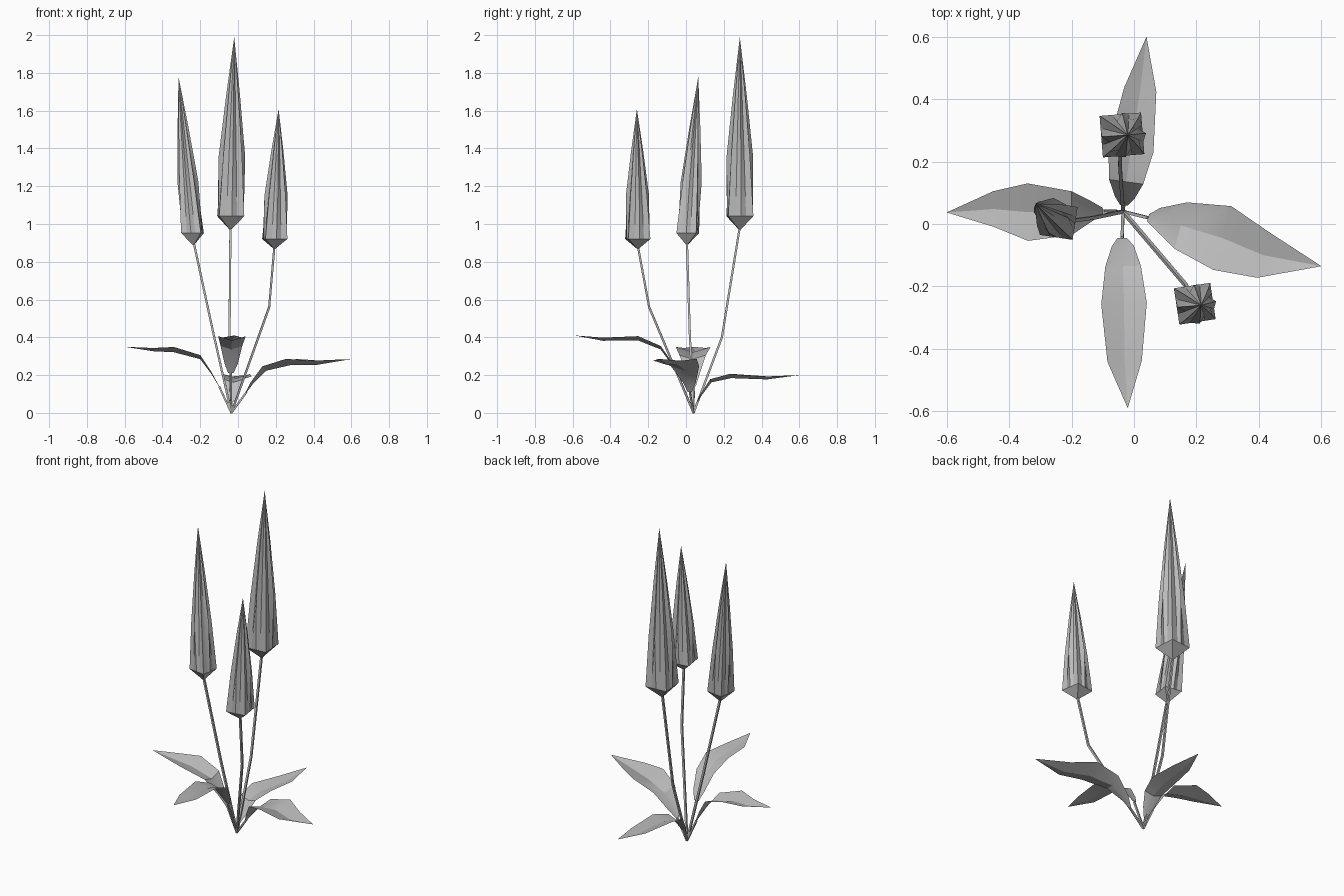
import bpy
import bmesh
from math import sin, cos, pi, radians
from mathutils import Vector

if "Cube" in bpy.data.objects:
    bpy.data.objects.remove(bpy.data.objects["Cube"])

grey = bpy.data.materials.new("plain grey")
grey.use_nodes = True
tone = (0.5, 0.5, 0.5, 1)
grey.diffuse_color = tone
grey.node_tree.nodes["Principled BSDF"].inputs["Base Color"].default_value = tone

ROOT = Vector((-0.035, 0.04, 0))


def finish(name, bm, closed, angle):
    if closed:
        bmesh.ops.recalc_face_normals(bm, faces=bm.faces)
    mesh = bpy.data.meshes.new(name)
    bm.to_mesh(mesh)
    bm.free()
    mesh.materials.append(grey)
    obj = bpy.data.objects.new(name, mesh)
    bpy.context.collection.objects.link(obj)
    bpy.ops.object.select_all(action='DESELECT')
    obj.select_set(True)
    bpy.context.view_layer.objects.active = obj
    bpy.ops.object.shade_smooth_by_angle(angle=radians(angle))


def skin(bm, rings):
    """Join rings of equal length; a one-vertex ring becomes a point."""
    for a, b in zip(rings, rings[1:]):
        n = max(len(a), len(b))
        for i in range(n):
            j = (i + 1) % n
            if len(a) == 1:
                bm.faces.new((a[0], b[j], b[i]))
            elif len(b) == 1:
                bm.faces.new((a[i], a[j], b[0]))
            else:
                bm.faces.new((a[i], a[j], b[j], b[i]))


def stem(name, points, radius, sides=4):
    bm = bmesh.new()
    rings = []
    pts = [Vector(p) for p in points]
    for k, p in enumerate(pts):
        d = (pts[min(k + 1, len(pts) - 1)] - pts[max(k - 1, 0)]).normalized()
        u = d.orthogonal().normalized()
        v = d.cross(u)
        rings.append([bm.verts.new(p + radius * (cos(t) * u + sin(t) * v))
                      for t in (2 * pi * i / sides for i in range(sides))])
    skin(bm, rings)
    bm.faces.new(rings[0])
    bm.faces.new(rings[-1])
    finish(name, bm, True, 50)


def bud(name, base, tip, radius, turn):
    """Square-footed bud whose fluted body runs up to a point."""
    base, tip = Vector(base), Vector(tip)
    bm = bmesh.new()
    n = 16

    def ring(h, shape):
        c = base.lerp(tip, h)
        out = []
        for i in range(n):
            t = 2 * pi * i / n
            r = radius * shape(i, t)
            out.append(bm.verts.new(c + Vector((r * cos(t + turn), r * sin(t + turn), 0))))
        return out

    def square(i, t):
        return 0.98 / max(abs(cos(t)), abs(sin(t)))

    def star(i, t):
        return 1.04 if i % 2 == 0 else 0.74

    rings = [[bm.verts.new(base)], ring(0.075, square), ring(0.38, star),
             ring(0.7, lambda i, t: 0.52 * star(i, t)), [bm.verts.new(tip)]]
    skin(bm, rings)
    finish(name, bm, True, 30)


def leaf(name, rows):
    """Creased blade: each row is x, y, z and half width."""
    bm = bmesh.new()
    axis = Vector(rows[-1][:2]) - Vector(rows[0][:2])
    side = Vector((-axis.y, axis.x, 0)).normalized()
    strips = []
    for x, y, z, w in rows:
        c = Vector((x, y, z))
        if w == 0:
            strips.append([bm.verts.new(c)])
        else:
            drop = Vector((0, 0, 0.15 * w))
            strips.append([bm.verts.new(p) for p in
                           (c + side * w + drop, c - drop, c - side * w + drop)])
    for a, b in zip(strips, strips[1:]):
        for i in range(2):
            if len(b) == 1:
                bm.faces.new((a[i + 1], b[0], a[i]))
            else:
                bm.faces.new((a[i + 1], b[i + 1], b[i], a[i]))
    finish(name, bm, False, 30)
    stem(name + "_stalk", (ROOT, rows[0][:3]), 0.007)


# Flower stalks with closed buds: bend, bud foot, bud tip, radius, turn
flowers = {
    "back": ((-0.045, 0.19, 0.4), (-0.04, 0.285, 0.965), (-0.02, 0.285, 1.99), 0.068, 0.08),
    "right": ((-0.13, 0.02, 0.42), (-0.235, 0.005, 0.885), (-0.315, 0.065, 1.78), 0.054, -0.15),
    "left": ((0.165, -0.195, 0.56), (0.193, -0.255, 0.865), (0.215, -0.26, 1.61), 0.06, 0.15),
}
for side, (bend, foot, tip, radius, turn) in flowers.items():
    stem(side + "_flower_stem", (ROOT, bend, Vector(foot) + Vector((0, 0, 0.02))), 0.008)
    bud(side + "_bud", foot, tip, radius, turn)

# Leaves around the root
leaf("right_leaf", ((-0.1, 0.042, 0.14, 0.01), (-0.14, 0.04, 0.21, 0.035),
                    (-0.2, 0.035, 0.295, 0.07), (-0.34, 0.038, 0.335, 0.092),
                    (-0.45, 0.048, 0.335, 0.057), (-0.6, 0.037, 0.35, 0)))
leaf("left_leaf", ((0.045, 0.02, 0.11, 0.012), (0.075, 0.018, 0.155, 0.035),
                   (0.15, -0.005, 0.235, 0.077), (0.283, -0.045, 0.27, 0.106),
                   (0.415, -0.1, 0.265, 0.075), (0.6, -0.135, 0.285, 0)))
leaf("front_leaf", ((-0.038, -0.045, 0.21, 0.015), (-0.036, -0.07, 0.255, 0.035),
                    (-0.035, -0.135, 0.345, 0.057), (-0.032, -0.255, 0.395, 0.073),
                    (-0.03, -0.44, 0.39, 0.055), (-0.02, -0.59, 0.41, 0)))
leaf("back_leaf", ((-0.033, 0.06, 0.06, 0.012), (-0.03, 0.085, 0.1, 0.032),
                   (-0.025, 0.135, 0.17, 0.055), (-0.01, 0.24, 0.195, 0.073),
                   (0.02, 0.43, 0.185, 0.052), (0.04, 0.6, 0.2, 0)))
